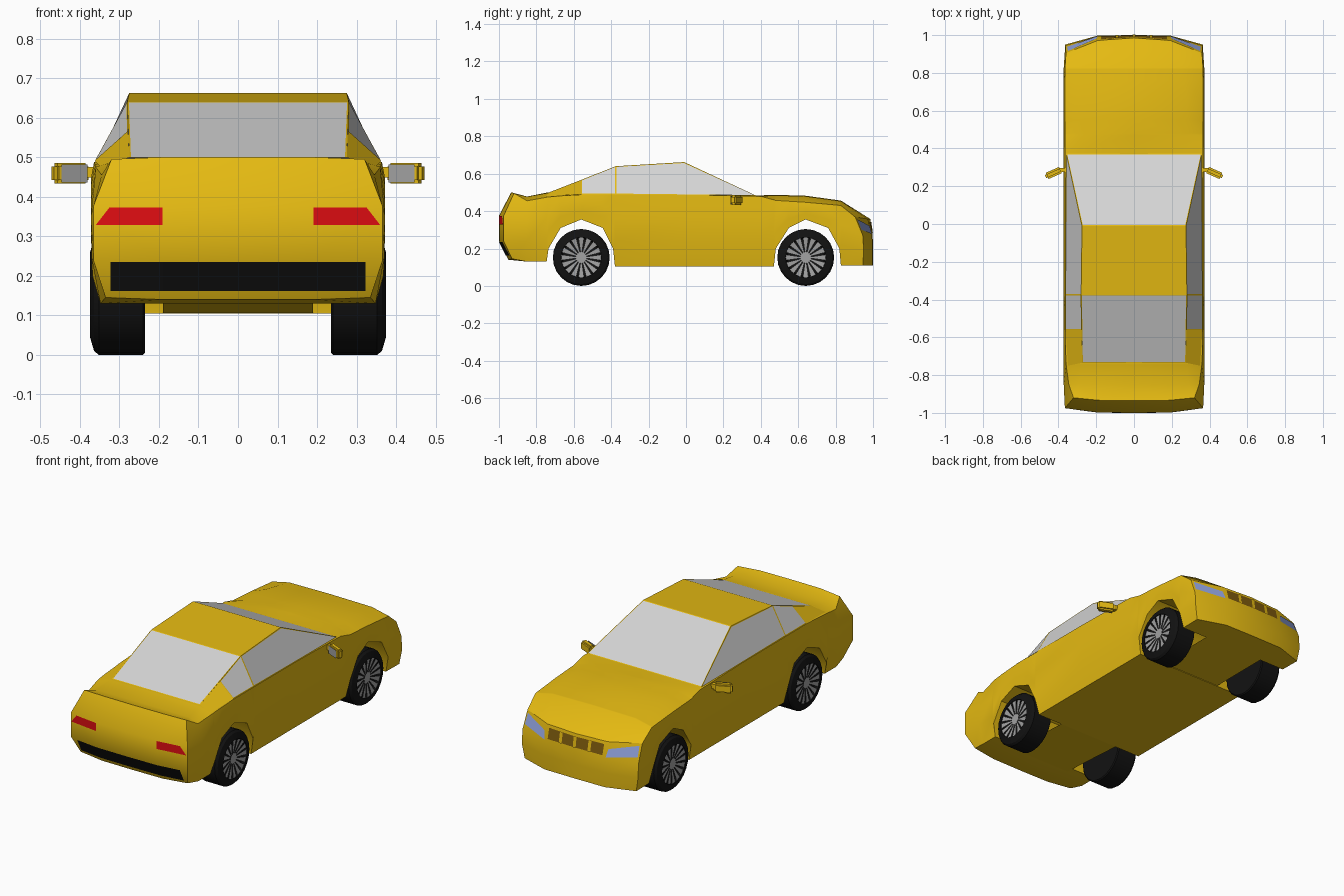
import bpy, bmesh, math
from mathutils import Vector, Matrix
from mathutils.bvhtree import BVHTree

if "Cube" in bpy.data.objects:
    bpy.data.objects.remove(bpy.data.objects["Cube"])


def mat(name, r, g, b):
    m = bpy.data.materials.new(name)
    m.diffuse_color = (r, g, b, 1)
    m.use_nodes = True
    m.node_tree.nodes["Principled BSDF"].inputs["Base Color"].default_value = m.diffuse_color
    return m


YELLOW = mat("yellow paint", .78, .49, .006)
GLASS = mat("pale glass", .66, .66, .66)
BLACK = mat("black rubber", .006, .006, .006)
RIM = mat("grey metal", .36, .36, .36)
RED = mat("red lens", .75, .004, .006)
BLUE = mat("blue lens", .28, .36, .72)
BROWN = mat("dark amber", .2, .1, .004)


def finish(bm, name, mats, angle=None):
    bmesh.ops.remove_doubles(bm, verts=bm.verts, dist=.0005)
    bmesh.ops.recalc_face_normals(bm, faces=bm.faces)
    me = bpy.data.meshes.new(name)
    bm.to_mesh(me)
    bm.free()
    ob = bpy.data.objects.new(name, me)
    bpy.context.collection.objects.link(ob)
    for m in mats:
        me.materials.append(m)
    if angle:
        bpy.ops.object.select_all(action='DESELECT')
        bpy.context.view_layer.objects.active = ob
        ob.select_set(True)
        bpy.ops.object.shade_smooth_by_angle(angle=math.radians(angle))
    return ob


def face(bm, pts):
    return bm.faces.new([bm.verts.new(p) for p in pts])


# Body: lofted cross-sections; the floor line rises over the wheels
FLOOR = [(-.85, .13), (-.745, .13), (-.735, .2), (-.67, .31), (-.56, .355), (-.445, .31),
         (-.39, .2), (-.38, .105), (0, .105), (.4, .105), (.47, .105), (.48, .2),
         (.55, .31), (.64, .355), (.76, .31), (.82, .2), (.828, .11)]
# y, shoulder x, shoulder z, top x, top z, centre z
BELT = [(-.85, .345, .455, .29, .477, .478), (-.74, .36, .475, .28, .497, .5),
        (-.6, .364, .488, .28, .49, .49), (.37, .364, .487, .28, .483, .483),
        (.48, .366, .457, .28, .484, .487), (.64, .366, .447, .28, .479, .482),
        (.83, .365, .43, .26, .453, .456)]


def belt(y):
    for a, b in zip(BELT, BELT[1:]):
        if y <= b[0]:
            t = (y - a[0]) / (b[0] - a[0])
            return [p + (q - p) * t for p, q in zip(a, b)][1:]
    return BELT[-1][1:]


def section(y, zb):
    xs, zs, xt, zt, zc = belt(y)
    xb = .348 if zb < .15 else .368
    h = zs - zb
    return [(0, y, zb), (.19, y, zb), (xb, y, zb), (.37, y, zb + .35 * h),
            (.372, y, zb + .68 * h), (xs, y, zs), (xt, y, zt), (0, y, zc)]


def end_rows(rows):
    """rows: (centre y, middle y, side y, side x, side z, centre z), bottom to top"""
    return [[(0, a, zc), (.19, b, zc), (x, c, z)] for a, b, c, x, z, zc in rows]


tail = end_rows([(-.95, -.948, -.93, .335, .145, .14), (-1, -.998, -.975, .366, .24, .24),
                 (-1, -.998, -.975, .366, .375, .375), (-.935, -.933, -.92, .32, .495, .5)])
nose = end_rows([(1, .998, .945, .35, .11, .11), (1, .998, .95, .364, .19, .19),
                 (.998, .995, .945, .364, .27, .27), (.985, .972, .905, .36, .368, .358)])


def rim_of(cap):
    return cap[0] + [cap[1][2], cap[2][2]] + cap[3][::-1]


bm = bmesh.new()
rings = [rim_of(tail)] + [section(*f) for f in FLOOR] + [rim_of(nose)]
for s in (1, -1):
    def flip(p):
        return (p[0] * s, p[1], p[2])
    for a, b in zip(rings, rings[1:]):
        for i in range(7):
            face(bm, [flip(p) for p in (a[i], a[i + 1], b[i + 1], b[i])])
    for cap in (tail, nose):
        for a, b in zip(cap, cap[1:]):
            for i in range(2):
                face(bm, [flip(p) for p in (a[i], a[i + 1], b[i + 1], b[i])])
tree = BVHTree.FromBMesh(bm)
finish(bm, "body", [YELLOW], 32)

# Floor pan between the wheels
bm = bmesh.new()
for a, b in zip([(-.8, .131), (-.38, .106)], [(-.38, .106), (.83, .109)]):
    face(bm, [(-.19, *a), (.19, *a), (.19, *b), (-.19, *b)])
finish(bm, "floor_pan", [YELLOW])

# Cabin: painted shell with inset glass
bm = bmesh.new()
top = [(.358, .372, .484), (.275, -.01, .662), (.28, -.375, .64), (.278, -.56, .567), (.275, -.735, .499)]
base = {2: (.362, -.375, .49), 3: (.362, -.56, .49), 4: (.35, -.75, .478)}
mir = lambda p: (-p[0], p[1], p[2])
glass = []
glass.append(face(bm, [top[0], top[1], mir(top[1]), mir(top[0])]))
face(bm, [top[1], top[2], mir(top[2]), mir(top[1])])
glass.append(face(bm, [top[2], top[4], mir(top[4]), mir(top[2])]))
for f in (lambda p: p, mir):
    glass.append(face(bm, [f(p) for p in (top[0], top[1], top[2], base[2])]))
    glass.append(face(bm, [f(p) for p in (base[2], top[2], top[3], base[3])]))
    face(bm, [f(p) for p in (base[3], top[3], top[4], base[4])])
bmesh.ops.remove_doubles(bm, verts=bm.verts, dist=.0005)
bmesh.ops.recalc_face_normals(bm, faces=bm.faces)
bmesh.ops.inset_individual(bm, faces=glass, thickness=.006, depth=0)
for f in glass:
    f.material_index = 1
finish(bm, "cabin", [YELLOW, GLASS])


# Plates laid on the nose or tail surface
def plate(name, polys, side, m, lift=.003):
    bm = bmesh.new()
    for poly in polys:
        pts = []
        for x, z in poly:
            hit = tree.ray_cast(Vector((x, side * 3, z)), Vector((0, -side, 0)))[0]
            pts.append((x, (hit.y if hit else side * .95) + side * lift, z))
        face(bm, pts)
    return finish(bm, name, [m])


def strips(xs, z0, z1):
    return [[(a, z0), (b, z0), (b, z1), (a, z1)] for a, b in zip(xs, xs[1:])]


for s, side in ((1, "right"), (-1, "left")):
    plate(side + "_tail_light", [[(s * x, z) for x, z in
          ((.191, .328), (.36, .328), (.325, .373), (.191, .373))]], -1, RED)
    plate(side + "_headlight", [[(s * x, z) for x, z in
          ((.192, .277), (.2, .322), (.35, .356), (.354, .3))]], 1, BLUE)
plate("rear_vent", strips([-.322, -.19, 0, .19, .322], .162, .235), -1, BLACK)
plate("front_grille", strips([-.172, 0, .172], .285, .343), 1, BROWN)
for i, x in enumerate((-.09, 0, .09)):
    plate("grille_bar_%d" % i, strips([x - .009, x + .009], .285, .343), 1, YELLOW, .007)

# Wing mirrors: rounded shell with a glass plate on the rear side
for s, side in ((1, "right"), (-1, "left")):
    turn = Matrix.Translation((s * .425, .27, .459)) @ Matrix.Rotation(s * math.radians(-24), 4, 'Z')
    bm = bmesh.new()
    bmesh.ops.create_cube(bm, size=1, matrix=turn @ Matrix.Diagonal((.095, .036, .052, 1)))
    bmesh.ops.bevel(bm, geom=bm.edges[:], offset=.009, segments=2, affect='EDGES')
    bmesh.ops.create_cube(bm, size=1, matrix=Matrix.Translation((s * .375, .285, .462))
                          @ Matrix.Diagonal((.04, .022, .026, 1)))
    finish(bm, side + "_mirror", [YELLOW], 40)
    bm = bmesh.new()
    face(bm, [turn @ Vector((x * .036 - s * .004, -.02, z * .023))
              for x, z in ((-1, -1), (1, -1), (1, 1), (-1, 1))])
    finish(bm, side + "_mirror_glass", [RIM])

# Wheels: lathed tyre, hub disc and spokes
TYRE = [(.235, 0), (.235, .146), (.24, .152), (.352, .152), (.364, .142), (.374, .108), (.352, .1), (.345, 0)]
N = 24


def polar(s, x, r, a, y):
    return (s * x, y + r * math.cos(a), .152 + r * math.sin(a))


for y, end in ((-.56, "rear"), (.64, "front")):
    for s, side in ((1, "right"), (-1, "left")):
        bm = bmesh.new()
        for i in range(N):
            a, b = 2 * math.pi * i / N, 2 * math.pi * (i + 1) / N
            for (x0, r0), (x1, r1) in zip(TYRE, TYRE[1:]):
                pts = [polar(s, x0, r0, a, y), polar(s, x1, r1, a, y),
                       polar(s, x1, r1, b, y), polar(s, x0, r0, b, y)]
                if r0 == 0:
                    pts.pop()
                elif r1 == 0:
                    pts.pop(2)
                face(bm, pts)
        finish(bm, end + "_" + side + "_tyre", [BLACK], 30)
        bm = bmesh.new()
        for i in range(16):
            a = 2 * math.pi * i / 16
            w = math.pi / 16 * .72
            face(bm, [polar(s, .36, .026, a - w, y), polar(s, .371, .108, a - w, y),
                      polar(s, .371, .108, a + w, y), polar(s, .36, .026, a + w, y)])
        face(bm, [polar(s, .364, .03, 2 * math.pi * i / 16, y) for i in range(16)])
        finish(bm, end + "_" + side + "_rim", [RIM])
